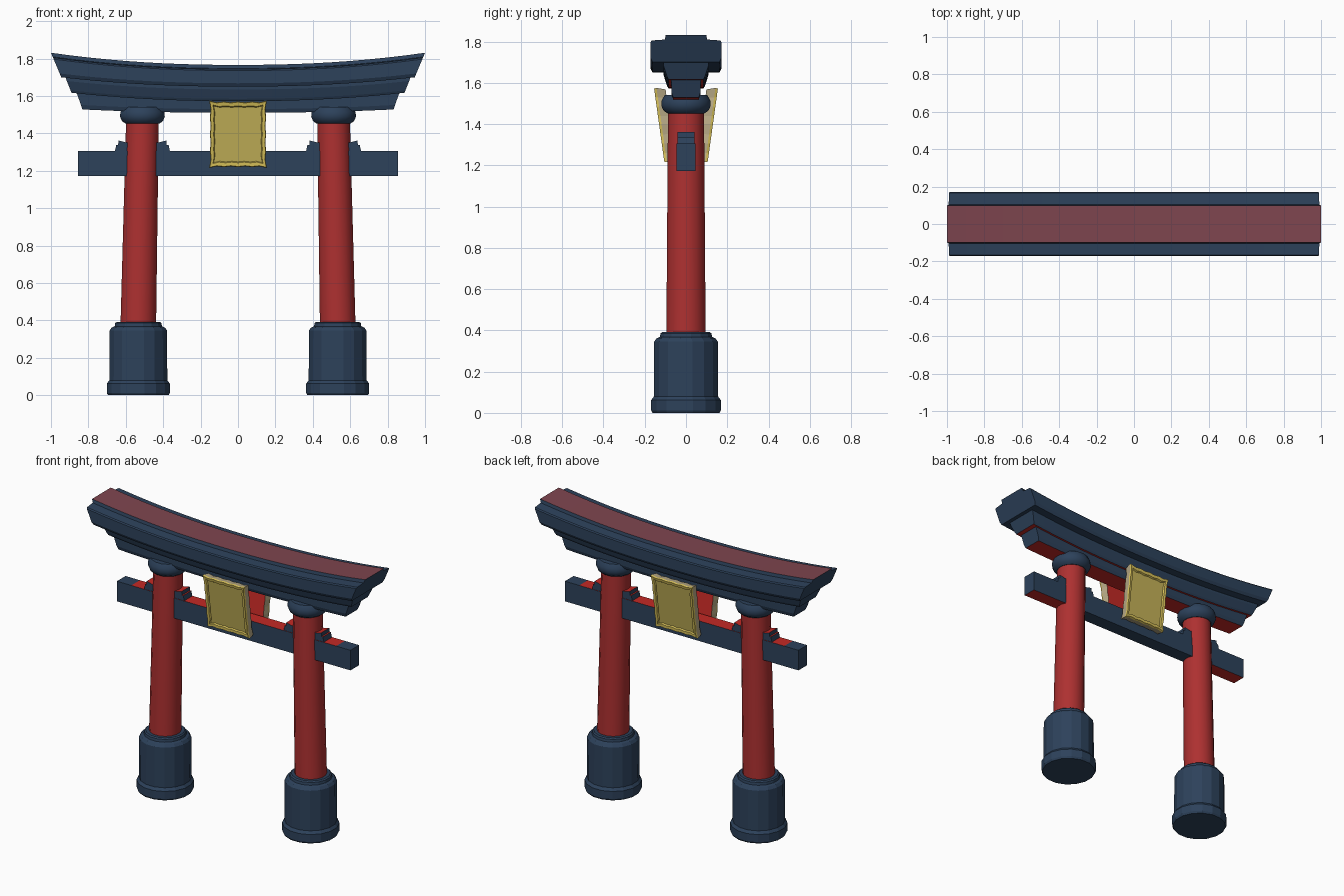
import bpy, bmesh, math
from mathutils import Vector

if "Cube" in bpy.data.objects:
    bpy.data.objects.remove(bpy.data.objects["Cube"])


def material(name, rgb):
    m = bpy.data.materials.new(name)
    m.diffuse_color = (*rgb, 1)
    m.use_nodes = True
    m.node_tree.nodes["Principled BSDF"].inputs["Base Color"].default_value = m.diffuse_color
    return m


NAVY = material("navy blue", (0.026, 0.054, 0.105))
RED = material("deep red", (0.42, 0.030, 0.030))
BRIGHT = material("bright red", (0.55, 0.022, 0.018))
DUSTY = material("dusty red", (0.21, 0.060, 0.078))
YELLOW = material("soft yellow", (0.56, 0.45, 0.10))
GOLD = material("gold trim", (0.68, 0.53, 0.10))
CREAM = material("cream", (0.50, 0.42, 0.25))


def skin(name, rings, mats, rule=None, smooth=False):
    """Join closed rings of points with quads, cap both ends, colour by rule(face, ring index)."""
    bm = bmesh.new()
    loops = [[bm.verts.new(p) for p in r] for r in rings]
    tag = {}
    for k, (a, b) in enumerate(zip(loops, loops[1:])):
        n = len(a)
        for i in range(n):
            j = (i + 1) % n
            tag[bm.faces.new((a[i], a[j], b[j], b[i]))] = k
    tag[bm.faces.new(loops[0])] = -1
    tag[bm.faces.new(loops[-1])] = len(rings)
    bmesh.ops.recalc_face_normals(bm, faces=bm.faces)
    for f, k in tag.items():
        f.material_index = rule(f, k) if rule else 0
    me = bpy.data.meshes.new(name)
    bm.to_mesh(me)
    bm.free()
    for m in mats:
        me.materials.append(m)
    ob = bpy.data.objects.new(name, me)
    bpy.context.collection.objects.link(ob)
    if smooth:
        bpy.ops.object.select_all(action='DESELECT')
        ob.select_set(True)
        bpy.context.view_layer.objects.active = ob
        bpy.ops.object.shade_smooth_by_angle(angle=math.radians(35))
    return ob


def lathe(name, rings, mat, sides=16, smooth=False):
    """Stack of circles given as (centre x, radius, z)."""
    pts = [[Vector((cx + r * math.cos(2 * math.pi * (i + .5) / sides),
                    r * math.sin(2 * math.pi * (i + .5) / sides), z))
            for i in range(sides)] for cx, r, z in rings]
    return skin(name, pts, [mat], smooth=smooth)


def tier(name, half, length, rise, mats, rule):
    """Upswept roof beam: half profile (y, z) top to bottom; length and rise as (top, bottom)."""
    prof = half + [(-y, z) for y, z in reversed(half)]
    top, bot = half[0][1], half[-1][1]
    rings = []
    for k in range(-10, 11):
        t = k / 10
        ring = []
        for y, z in prof:
            f = (top - z) / (top - bot)
            ln = length[0] + (length[1] - length[0]) * f
            up = rise[0] + (rise[1] - rise[0]) * f
            ring.append(Vector((t * ln, y, z + up * abs(t) ** 2.2)))
        rings.append(ring)
    return skin(name, rings, mats, rule)


def red_under(f, k):
    return 1 if f.normal.z < -0.8 else 0


# Roof: three stepped, upswept beams
tier("roof_cap", [(.098, 1.766), (.103, 1.747), (.166, 1.743), (.172, 1.736),
                  (.172, 1.668), (.162, 1.65)],
     (1.0, .945), (.065, .05), [NAVY, DUSTY],
     lambda f, k: 1 if f.normal.z > .7 and abs(f.calc_center_median().y) < .05 else 0)
tier("roof_middle_beam", [(.108, 1.66), (.108, 1.635), (.092, 1.585), (.085, 1.572)],
     (.925, .89), (.045, .045), [NAVY, BRIGHT], red_under)
tier("roof_lower_beam", [(.072, 1.59), (.07, 1.53), (.062, 1.51)],
     (.865, .832), (.035, .018), [NAVY, BRIGHT], red_under)


# Tie beam, red on top and under its outer ends
def tie_rule(f, k):
    x = abs(f.calc_center_median().x)
    if f.normal.z > .9:
        return 1 if x < .75 else 0
    return 1 if f.normal.z < -.9 and x > .6 else 0


skin("tie_beam", [[Vector((x, y, z)) for y, z in
                   ((-.045, 1.172), (.045, 1.172), (.045, 1.305), (-.045, 1.305))]
                  for x in (-.855, -.75, -.52, .52, .75, .855)], [NAVY, BRIGHT], tie_rule)

# Left and right supports
for s, side in ((-1, "left"), (1, "right")):
    b, t = s * .533, s * .511
    lathe(side + "_base", [(b, .165, 0), (b, .172, .012), (b, .172, .062), (b, .158, .08),
                           (b, .157, .345), (b, .145, .362), (b, .129, .368),
                           (b, .126, .385), (b, .118, .392)], NAVY)
    lathe(side + "_column", [(b, .097, .38), (t, .089, 1.47)], RED, smooth=True)
    lathe(side + "_column_cap", [(t, .092, 1.452), (t, .112, 1.466), (t, .122, 1.49),
                                 (t, .120, 1.515), (t, .105, 1.54)], NAVY, smooth=True)
    # Stepped wedges passing through the column
    half = [(.148, 1.30), (.140, 1.338), (.130, 1.338), (.128, 1.362), (.09, 1.352)]
    prof = half + [(-x, z) for x, z in reversed(half)]
    skin(side + "_wedges", [[Vector((t + x, y, z)) for x, z in prof] for y in (-.042, .042)],
         [NAVY, BRIGHT], lambda f, k: 1 if f.normal.z > .5 else 0)


# Tilted plaques with ragged gilt frames, front and back
def plaque(name, s):
    n = 8
    corners = [(-1, -1), (1, -1), (1, 1), (-1, 1)]
    outline = []
    for (ax, az), (bx, bz) in zip(corners, corners[1:] + corners[:1]):
        for i in range(n):
            q = i / n
            dent = 1 if i == 0 else (.95 if i % 2 else .975)
            x, z = ax + (bx - ax) * q, az + (bz - az) * q
            if ax == bx:
                x *= dent
            else:
                z *= dent
            outline.append((x, z))

    def ring(scale, depth):
        out = []
        for u, w in outline:
            w *= scale
            out.append(Vector((.154 * u * scale, s * (.13 + .025 * w - depth), 1.395 + .18 * w)))
        return out

    rings = [ring(.96, .055), ring(1, .012), ring(.98, 0), ring(.87, .002), ring(.84, .012)]
    colour = {-1: 0, 0: 1, 1: 2, 2: 2, 3: 2, 5: 3}
    skin(name, rings, [BRIGHT, CREAM, GOLD, YELLOW], lambda f, k: colour[k])


plaque("front_plaque", -1)
plaque("back_plaque", 1)
